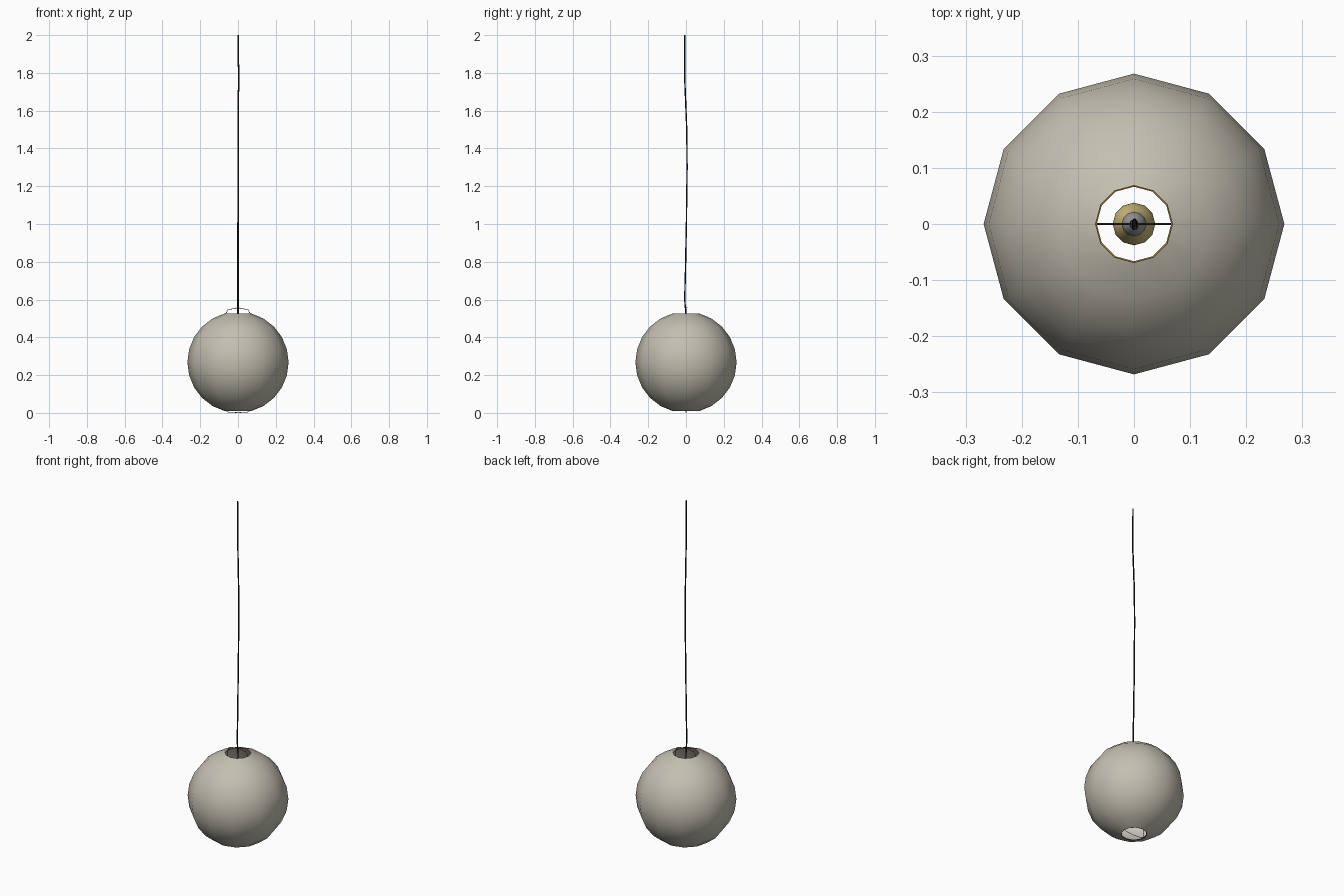
import bpy, bmesh, math
from mathutils import Vector

if "Cube" in bpy.data.objects:
    bpy.data.objects.remove(bpy.data.objects["Cube"])


def material(name, rgb):
    m = bpy.data.materials.new(name)
    m.diffuse_color = (*rgb, 1)
    m.use_nodes = True
    m.node_tree.nodes["Principled BSDF"].inputs["Base Color"].default_value = m.diffuse_color
    return m


PAPER = material("paper", (0.55, 0.52, 0.44))
INSIDE = material("paper_inside", (0.64, 0.62, 0.56))
BRONZE = material("bronze_rim", (0.42, 0.22, 0.06))
WIRE = material("dark_wire", (0.05, 0.045, 0.04))
CORD = material("black_cord", (0.01, 0.01, 0.012))
METAL = material("grey_socket", (0.30, 0.30, 0.30))
GLASS = material("yellow_bulb", (0.62, 0.50, 0.20))


def finish(name, bm, mat, smooth=None):
    me = bpy.data.meshes.new(name)
    bm.to_mesh(me)
    bm.free()
    me.materials.append(mat)
    ob = bpy.data.objects.new(name, me)
    bpy.context.collection.objects.link(ob)
    if smooth:
        bpy.ops.object.select_all(action='DESELECT')
        ob.select_set(True)
        bpy.context.view_layer.objects.active = ob
        bpy.ops.object.shade_smooth_by_angle(angle=math.radians(smooth))
    return ob


def lathe(name, profile, mat, n=12, smooth=40, inward=False):
    """Spin a bottom-to-top (radius, z) profile around the z axis."""
    bm = bmesh.new()
    rings = []
    for r, z in profile:
        if r < 1e-6:
            rings.append([bm.verts.new((0, 0, z))] * n)
        else:
            rings.append([bm.verts.new((r * math.cos(2 * math.pi * i / n),
                                        r * math.sin(2 * math.pi * i / n), z))
                          for i in range(n)])
    for a, b in zip(rings, rings[1:]):
        for i in range(n):
            j = (i + 1) % n
            quad = list(dict.fromkeys((a[i], a[j], b[j], b[i])))
            if inward:
                quad.reverse()
            bm.faces.new(quad)
    return finish(name, bm, mat, smooth)


def tube(name, pts, radius, mat, sides=6, closed=False):
    """Sweep a polygon section along points."""
    pts = [Vector(p) for p in pts]
    bm = bmesh.new()
    n = len(pts)
    rings = []
    for i, p in enumerate(pts):
        prev = pts[i - 1] if closed or i else p
        nxt = pts[(i + 1) % n] if closed or i < n - 1 else p
        t = (nxt - prev).normalized()
        ref = Vector((0, 1, 0)) if abs(t.y) < 0.9 else Vector((1, 0, 0))
        if closed and all(abs(q.z - p.z) < 1e-6 for q in pts):
            ref = Vector((0, 0, 1))
        u = t.cross(ref).normalized()
        v = t.cross(u)
        rings.append([bm.verts.new(p + radius * (math.cos(a) * u + math.sin(a) * v))
                      for a in (2 * math.pi * k / sides for k in range(sides))])
    for i in range(n if closed else n - 1):
        a, b = rings[i], rings[(i + 1) % n]
        for k in range(sides):
            m = (k + 1) % sides
            bm.faces.new((a[k], a[m], b[m], b[k]))
    if not closed:
        bm.faces.new(rings[0])
        bm.faces.new(rings[-1])
    bmesh.ops.recalc_face_normals(bm, faces=bm.faces)
    return finish(name, bm, mat, 40)


# Paper globe: outer and inner skins, open at both poles
ZC, R = 0.268, 0.268
LATS = [math.radians(a) for a in range(-75, 76, 15)]
lathe("paper_shade", [(R * math.cos(a), ZC + R * math.sin(a)) for a in LATS], PAPER)
RI = R - 0.005
lathe("paper_lining", [(RI * math.cos(a), ZC + RI * math.sin(a)) for a in LATS],
      INSIDE, inward=True)

# Thin rims around the two openings
r_open, dz = R * math.cos(LATS[0]), R * math.sin(LATS[-1])
for name, s in (("lower_rim", -1), ("upper_rim", 1)):
    tube(name, [(0.068 * math.cos(math.pi * i / 6), 0.068 * math.sin(math.pi * i / 6),
                 ZC + s * (dz - 0.002)) for i in range(12)],
         0.002, BRONZE, sides=5, closed=True)

# Wire expander loop that stretches the shade
half = [(0.0, 0.0015), (0.05, 0.004), (0.067, 0.014), (0.067, 0.522),
        (0.053, 0.547), (0.012, 0.553)]
loop = [(x, 0, z) for x, z in half] + [(-x, 0, z) for x, z in reversed(half[1:])]
tube("wire_expander", loop, 0.0015, WIRE, sides=4, closed=True)

# Hook joining expander and cord
tube("cord_hook", [(0.007 * math.cos(math.pi * i / 4), 0.007 * math.sin(math.pi * i / 4), 0.556)
                   for i in range(8)], 0.0015, WIRE, sides=4, closed=True)

# Slightly wavy hanging cord
tube("cord", [(0, 0, 0.41), (0, 0, 0.52), (0, -0.007, 0.60), (0, -0.003, 0.75),
              (0, 0.002, 1.0), (0.001, 0.006, 1.3), (0.001, 0.004, 1.5),
              (0.003, -0.006, 1.75), (0.002, -0.006, 2.0)], 0.004, CORD)

# Bulb holder and bulb
lathe("socket", [(0, 0.335), (0.022, 0.335), (0.022, 0.395), (0.016, 0.41),
                 (0.007, 0.42), (0, 0.42)], METAL)
lathe("bulb", [(0, 0.227), (0.019, 0.232), (0.033, 0.246), (0.038, 0.265),
               (0.034, 0.284), (0.025, 0.305), (0.018, 0.322), (0.017, 0.336)], GLASS)
